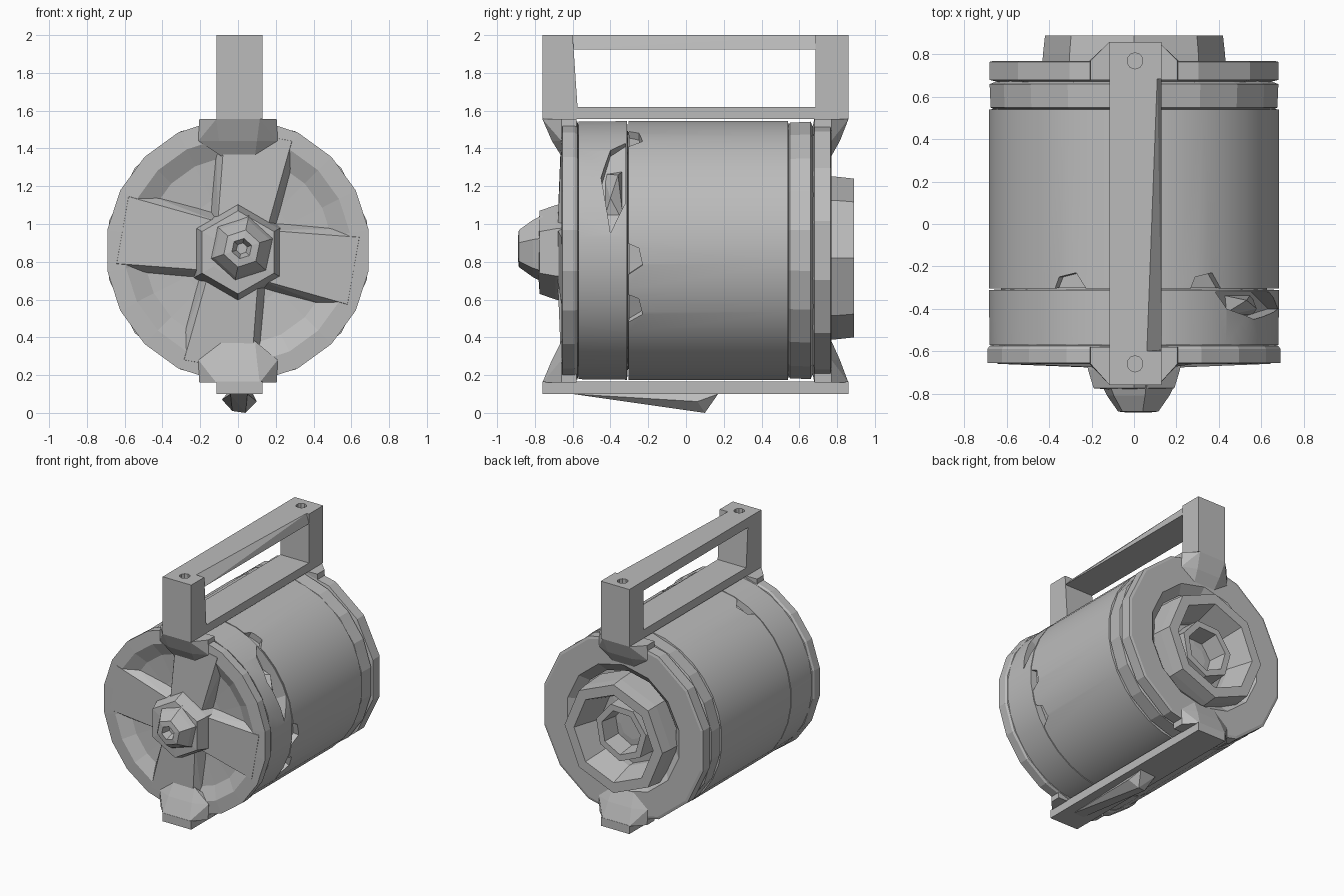
import bpy, bmesh
from math import sin, cos, pi, radians
from mathutils import Matrix

if "Cube" in bpy.data.objects:
    bpy.data.objects.remove(bpy.data.objects["Cube"], do_unlink=True)

AXIS_Z = 0.86          # height of the drum axis
grey = bpy.data.materials.new("plain_grey")
grey.use_nodes = True
grey.diffuse_color = (0.5, 0.5, 0.5, 1)
grey.node_tree.nodes["Principled BSDF"].inputs["Base Color"].default_value = (0.5, 0.5, 0.5, 1)


def finish(name, bm):
    bmesh.ops.recalc_face_normals(bm, faces=bm.faces)
    mesh = bpy.data.meshes.new(name)
    bm.to_mesh(mesh)
    bm.free()
    mesh.materials.append(grey)
    ob = bpy.data.objects.new(name, mesh)
    bpy.context.scene.collection.objects.link(ob)
    return ob


def revolve(name, profile, sides, turn=0.5, z=AXIS_Z, x=0.0, hollow=False):
    """Turn (radius, y) points about an axis along y; cap it, or close it as a tube."""
    bm = bmesh.new()
    angles = [2 * pi * (i + turn) / sides for i in range(sides)]
    rings = [[bm.verts.new((x + r * cos(a), y, z + r * sin(a))) for a in angles]
             for r, y in profile]
    pairs = list(zip(rings, rings[1:]))
    if hollow:
        pairs.append((rings[-1], rings[0]))
    else:
        bm.faces.new(rings[0])
        bm.faces.new(rings[-1])
    for a, b in pairs:
        for i in range(sides):
            j = (i + 1) % sides
            bm.faces.new((a[i], a[j], b[j], b[i]))
    return finish(name, bm)


def hull(name, points):
    bm = bmesh.new()
    for p in points:
        bm.verts.new(p)
    bmesh.ops.convex_hull(bm, input=bm.verts)
    bmesh.ops.dissolve_limit(bm, angle_limit=0.01, verts=bm.verts, edges=bm.edges)
    return finish(name, bm)


def box(name, x, y, z):
    return hull(name, [(a, b, c) for a in x for b in y for c in z])


def cut(target, cutter):
    mod = target.modifiers.new("cut", "BOOLEAN")
    mod.operation = "DIFFERENCE"
    mod.solver = "EXACT"
    mod.object = cutter
    cutter.hide_render = True
    cutter.hide_set(True)


def swing(ob, degrees):
    """Turn a part about the drum axis, from +x towards +z."""
    ob.data.transform(Matrix.Translation((0, 0, AXIS_Z)) @
                      Matrix.Rotation(radians(-degrees), 4, "Y"))


def smooth(ob):
    bpy.ops.object.select_all(action="DESELECT")
    ob.select_set(True)
    bpy.context.view_layer.objects.active = ob
    bpy.ops.object.shade_smooth_by_angle(angle=radians(25))


# Drum: front sleeve, main sleeve and rear band
front_sleeve = revolve("front_sleeve", [(0.685, -0.57), (0.688, -0.312), (0.63, -0.308),
                                        (0.63, -0.26)], 32)
main_sleeve = revolve("main_sleeve", [(0.63, -0.30), (0.688, -0.305), (0.688, 0.54),
                                      (0.65, 0.545)], 32)
revolve("rear_band", [(0.65, 0.53), (0.685, 0.55), (0.69, 0.66), (0.64, 0.68)], 20, hollow=True)
for part in (front_sleeve, main_sleeve):
    smooth(part)

# Broken slot in the left shoulder of the front sleeve, with a catch inside
slot = hull("slot_cutter", [(x, y, z) for x in (0.58, 0.8)
                            for y, z in ((-0.40, -0.26), (-0.45, 0.05), (-0.40, 0.24),
                                         (-0.32, 0.30), (-0.32, -0.10))])
catch = hull("slot_catch", [(0.55, -0.44, -0.15), (0.55, -0.33, -0.15), (0.64, -0.40, -0.05),
                            (0.66, -0.36, 0.08), (0.55, -0.44, 0.15), (0.55, -0.33, 0.17)])
for ob in (slot, catch):
    swing(ob, 30)
cut(front_sleeve, slot)

# Chipped notches along the front edge of the main sleeve
for i, angle in enumerate((-27, -4, 60, 116)):
    notch = hull("notch_cutter_%d" % (i + 1),
                 [(x, y, z) for x in (0.64, 0.8)
                  for y, z in ((-0.32, -0.09), (-0.32, 0.09), (-0.25, 0.06), (-0.23, -0.03))])
    swing(notch, angle)
    cut(main_sleeve, notch)

# Front wheel: dished plate with four broad spokes
revolve("front_dish", [(0.64, -0.56), (0.69, -0.575), (0.70, -0.59), (0.70, -0.655),
                       (0.60, -0.66), (0.50, -0.61), (0.30, -0.595)], 20)
for i in range(4):
    spoke = hull("front_spoke_%d" % (i + 1),
                 [(r, y, s * w) for s in (-1, 1)
                  for w, y, r in ((0.13, -0.68, 0.12), (0.17, -0.59, 0.12),
                                  (0.18, -0.66, 0.62), (0.23, -0.59, 0.64))])
    swing(spoke, 80 + 90 * i)

# Front hub with a small open nozzle
revolve("front_hub", [(0.27, -0.59), (0.25, -0.69), (0.22, -0.775), (0.15, -0.78)], 6, 0.5, 0.85)
revolve("front_nozzle", [(0.18, -0.76), (0.155, -0.81), (0.10, -0.885), (0.055, -0.89),
                         (0.03, -0.83)], 6, 0.3, 0.87, 0.02)

# Rear flange, deep rear ring, inner ring and the floor behind them
revolve("rear_flange", [(0.63, 0.665), (0.70, 0.68), (0.70, 0.765), (0.68, 0.77),
                        (0.49, 0.77), (0.42, 0.71)], 14, hollow=True)
revolve("rear_ring", [(0.44, 0.60), (0.43, 0.80), (0.42, 0.89), (0.34, 0.89), (0.28, 0.70),
                      (0.28, 0.60)], 8, 0, 0.82, hollow=True)
revolve("rear_inner_ring", [(0.23, 0.58), (0.22, 0.80), (0.17, 0.80), (0.14, 0.58)],
        7, 0.3, 0.83, hollow=True)
revolve("rear_floor", [(0.36, 0.53), (0.34, 0.64), (0.10, 0.66)], 8, 0, 0.83)

# Carrying handle: two posts, a bevelled grip and a lower rail
W = (-0.115, 0.13)
front_post = hull("handle_front_post",
                  [(x, y, z) for x in W
                   for y, z in ((-0.76, 2), (-0.60, 2), (-0.57, 1.555), (-0.76, 1.555))])
rear_post = box("handle_rear_post", W, (0.685, 0.86), (1.555, 2))
hull("handle_grip", [(-0.115, -0.62, 2), (0.06, -0.62, 2), (-0.115, 0.70, 2), (0.11, 0.70, 2),
                     (-0.115, -0.62, 1.925), (0.13, -0.62, 1.925),
                     (-0.115, 0.70, 1.925), (0.13, 0.70, 1.925)])
box("handle_lower_rail", W, (-0.60, 0.70), (1.555, 1.62))

# Screw holes in the tops of the posts
for post, y in ((front_post, -0.66), (rear_post, 0.77)):
    bm = bmesh.new()
    bmesh.ops.create_cone(bm, cap_ends=True, segments=10, radius1=0.038, radius2=0.038,
                          depth=0.12, matrix=Matrix.Translation((0.005, y, 2)))
    cut(post, finish("screw_hole_cutter", bm))

# Bottom rail and wedge foot
box("bottom_rail", W, (-0.76, 0.86), (0.10, 0.165))
hull("wedge_foot", [(-0.04, -0.60, 0.10), (0.05, -0.60, 0.10), (-0.085, 0.04, 0.07),
                    (0.10, 0.06, 0.06), (-0.03, 0.08, 0.01), (0.04, 0.10, 0),
                    (-0.06, 0.16, 0.10), (0.08, 0.17, 0.10)])

# Tapered brackets tying the rails to both end plates
for end, tip, plate, back in (("front", -0.76, -0.66, -0.58), ("rear", 0.86, 0.77, 0.68)):
    for level, edge, inner, low in (("top", 1.555, 1.44, 1.36), ("bottom", 0.16, 0.28, 0.38)):
        hull("%s_%s_bracket" % (end, level),
             [(s * x, y, z) for s in (-1, 1)
              for x, y, z in ((0.115, tip, edge), (0.205, plate, edge), (0.205, back, edge),
                              (0.21, plate, inner), (0.21, back, inner),
                              (0.10, (tip + plate) / 2, inner), (0.09, plate, low))])
